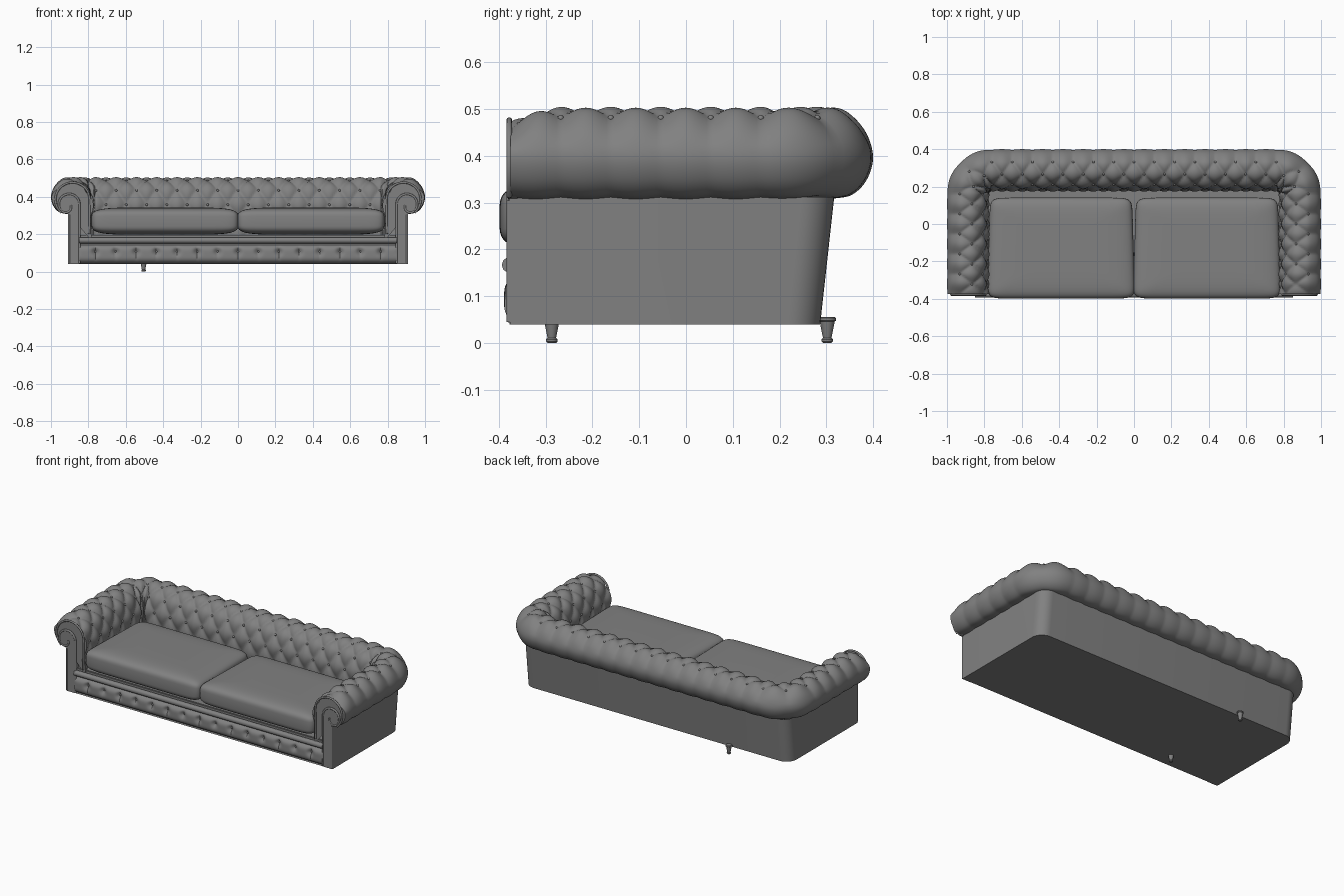
import bpy, bmesh, math
from mathutils import Vector

cube = bpy.data.objects.get("Cube")
if cube:
    bpy.data.objects.remove(cube)

leather = bpy.data.materials.new("grey_leather")
leather.use_nodes = True
GREY = (0.22, 0.22, 0.22, 1)
leather.diffuse_color = GREY
leather.node_tree.nodes["Principled BSDF"].inputs["Base Color"].default_value = GREY


def finish(name, bm, angle=40):
    bmesh.ops.recalc_face_normals(bm, faces=bm.faces)
    mesh = bpy.data.meshes.new(name)
    bm.to_mesh(mesh)
    bm.free()
    mesh.materials.append(leather)
    ob = bpy.data.objects.new(name, mesh)
    bpy.context.collection.objects.link(ob)
    bpy.ops.object.select_all(action='DESELECT')
    ob.select_set(True)
    bpy.context.view_layer.objects.active = ob
    bpy.ops.object.shade_smooth_by_angle(angle=math.radians(angle))
    return ob


def loft(bm, rows, closed=False, caps=False):
    """Skin a list of point rows with quads."""
    vs = [[bm.verts.new(p) for p in row] for row in rows]
    n = len(vs[0])
    for r0, r1 in zip(vs, vs[1:]):
        for j in range(n if closed else n - 1):
            k = (j + 1) % n
            bm.faces.new((r0[j], r0[k], r1[k], r1[j]))
    if caps:
        bm.faces.new(vs[0])
        bm.faces.new(vs[-1])


def smooth_path(pts, steps):
    """Catmull-Rom curve through 2D points."""
    pts = [Vector(p) for p in pts]
    pts = [2 * pts[0] - pts[1]] + pts + [2 * pts[-1] - pts[-2]]
    out = []
    for a, b, c, d in zip(pts, pts[1:], pts[2:], pts[3:]):
        for i in range(steps):
            t = i / steps
            out.append(0.5 * (2 * b + (c - a) * t + (2 * a - 5 * b + 4 * c - d) * t ** 2
                              + (3 * b - a - 3 * c + d) * t ** 3))
    return out + [pts[-2]]


def box(name, lo, hi, bevel=0.004):
    bm = bmesh.new()
    bmesh.ops.create_cube(bm, size=1)
    lo, hi = Vector(lo), Vector(hi)
    for v in bm.verts:
        v.co = (lo + hi) / 2 + v.co * (hi - lo)
    bmesh.ops.bevel(bm, geom=bm.edges[:], offset=bevel, segments=2, affect='EDGES')
    return finish(name, bm)


def piping(name, pts, radius):
    """Round cord along 3D points."""
    cu = bpy.data.curves.new(name, 'CURVE')
    cu.dimensions = '3D'
    cu.bevel_depth, cu.bevel_resolution, cu.use_fill_caps = radius, 3, True
    sp = cu.splines.new('POLY')
    sp.points.add(len(pts) - 1)
    for p, co in zip(sp.points, pts):
        p.co = (*co, 1)
    cu.materials.append(leather)
    bpy.context.collection.objects.link(bpy.data.objects.new(name, cu))


def add_button(bm, at, size=0.007):
    ball = bmesh.ops.create_icosphere(bm, subdivisions=2, radius=size)
    bmesh.ops.translate(bm, verts=ball["verts"], vec=at)


# Rolled, tufted arms and back: one profile swept round a U
FRONT, CX, CY = -0.375, 0.76, 0.16
ARM, TURN, BACK = 5, 2, 14
CELLS = 2 * ARM + 2 * TURN + BACK
profile = smooth_path([(.025, .17), (.012, .30), (.016, .38), (.04, .45), (.08, .492), (.13, .508),
                       (.18, .497), (.222, .455), (.24, .40), (.227, .35), (.195, .317), (.15, .308)], 7)
arc = [0.0]
for p, q in zip(profile, profile[1:]):
    arc.append(arc[-1] + (q - p).length)
LAST_ROW, ROW = 0.45, 0.085


def u_path(u):
    """Origin and outward direction at tuft number u."""
    side = 1
    if u > CELLS / 2:
        u, side = CELLS - u, -1
    if u < ARM:
        return Vector((side * CX, FRONT + (CY - FRONT) * u / ARM, 0)), Vector((side, 0, 0))
    if u < ARM + TURN:
        a = (u - ARM) / TURN * math.pi / 2
        return Vector((side * CX, CY, 0)), Vector((side * math.cos(a), math.sin(a), 0))
    x = CX * (1 - (u - ARM - TURN) / (BACK / 2))
    return Vector((side * x, CY, 0)), Vector((0, 1, 0))


def roll_point(u, j):
    p = profile[j]
    tangent = (profile[min(j + 1, len(profile) - 1)] - profile[max(j - 1, 0)]).normalized()
    inward = Vector((tangent.y, -tangent.x))
    q = max((LAST_ROW - arc[j]) / ROW, 0)
    fade = max(0.2, min(1, 1 - (arc[j] - LAST_ROW) / 0.12))
    puff = abs(math.sin(math.pi * (u + q / 2)) * math.sin(math.pi * (u - q / 2))) ** 0.6
    p = p + inward * 0.019 * fade * (1 - puff)
    origin, out = u_path(u)
    taper = max(0, min(1, (-0.26 - origin.y) / 0.115))
    z = p.y if p.y < 0.4 else 0.4 + (p.y - 0.4) * (1 - 0.3 * taper ** 2)
    return origin + out * p.x + Vector((0, 0, z))


bm = bmesh.new()
RES = 12
loft(bm, [[roll_point(i / RES, j) for j in range(len(profile))] for i in range(CELLS * RES + 1)], caps=True)
finish("rolled_arms_and_back", bm, 50)

# Buttons at the tuft crossings
bm = bmesh.new()
for row in range(4):
    j = min(range(len(arc)), key=lambda k: abs(arc[k] - (LAST_ROW - row * ROW)))
    for k in range(1, CELLS):
        add_button(bm, roll_point(k + 0.5 * (row % 2), j))
finish("tuft_buttons", bm)

# Plain outer shell with rounded back corners
def shell_ring(z, back, r=0.07):
    half = [Vector((0.91, FRONT, z))]
    for i in range(9):
        a = i / 8 * math.pi / 2
        half.append(Vector((0.91 - r + r * math.cos(a), back - r + r * math.sin(a), z)))
    return half + [Vector((-p.x, p.y, p.z)) for p in reversed(half)]


bm = bmesh.new()
rings = [shell_ring(0.04, 0.287), shell_ring(0.312, 0.317)]
loft(bm, rings)
bm.faces.new([bm.verts.new(p) for p in rings[0]])
bmesh.ops.remove_doubles(bm, verts=bm.verts, dist=0.0001)
finish("outer_shell", bm)
box("seat_platform", (-0.86, -0.365, 0.042), (0.86, 0.2, 0.195))

# Tufted front rail with a rolled lip above it
PITCH = 0.109


def rail_point(x, t):
    bulge = 0.034 * (1 - abs(t) ** 4)
    k = (x / PITCH + 0.5) % 1 - 0.5
    dip = 0.016 * math.exp(-(k / 0.16) ** 2 - ((t - 0.25) / 0.35) ** 2)
    pleat = 0.006 * math.exp(-abs(k) / 0.05) * (1 - t * t)
    return Vector((x, -0.355 - bulge + dip + pleat, 0.094 + 0.054 * t))


bm = bmesh.new()
loft(bm, [[rail_point(-0.848 + 1.696 * i / 240, j / 10 - 1) for j in range(21)] for i in range(241)], caps=True)
finish("front_rail", bm)
bm = bmesh.new()
for k in range(-7, 8):
    add_button(bm, rail_point(k * PITCH, 0.25))
finish("rail_buttons", bm)
piping("rail_lip", [(-0.85, -0.377, 0.167), (0.85, -0.377, 0.167)], 0.017)

# Seat cushions: soft superellipsoids
def power(v, e):
    return math.copysign(abs(v) ** e, v)


def cushion(name, cx):
    bm = bmesh.new()
    rows = []
    for i in range(1, 32):
        lat = math.pi * (i / 32 - 0.5)
        ring = []
        for k in range(96):
            a = 2 * math.pi * k / 96
            w = power(math.cos(lat), 0.35)
            x, y = w * power(math.cos(a), 0.14), w * power(math.sin(a), 0.14)
            wide = 0.388 - 0.008 * y
            ring.append(Vector((cx + wide * x, -0.129 + 0.27 * y, 0.27 + 0.073 * power(math.sin(lat), 0.45))))
        rows.append(ring)
    loft(bm, rows, closed=True, caps=True)
    finish(name, bm, 60)


cushion("left_cushion", 0.39)
cushion("right_cushion", -0.39)

# Scrolled arm fronts
def circle_arc(cx, cz, r, start, end, n=20):
    angles = [math.radians(start + (end - start) * i / n) for i in range(n + 1)]
    return [(cx + r * math.cos(a), cz + r * math.sin(a)) for a in angles]


inner_scroll = [(0.848, 0.045)] + circle_arc(0.903, 0.36, 0.055, 180, -40) + circle_arc(0.922, 0.345, 0.03, -40, -200, 10)
outer_scroll = [(0.795, 0.2)] + circle_arc(0.885, 0.385, 0.092, 180, -50)
for label, s in (("left", 1), ("right", -1)):
    xs = sorted((s * 0.845, s * 0.91))
    box(label + "_arm_post", (xs[0], -0.381, 0.04), (xs[1], -0.35, 0.36))
    bm = bmesh.new()
    disc = circle_arc(0.903, 0.36, 0.052, 0, 348, 29)
    loft(bm, [[(s * x, y, z) for x, z in disc] for y in (-0.36, -0.381)], closed=True, caps=True)
    finish(label + "_arm_scroll", bm)
    for part, line in (("inner_piping", inner_scroll), ("outer_piping", outer_scroll),
                       ("edge_piping", [(0.904, 0.045), (0.904, 0.305)])):
        piping(label + "_" + part, [(s * x, -0.378, z) for x, z in line], 0.006)

# Turned feet
foot = [(0.009, 0), (0.012, 0.003), (0.012, 0.008), (0.009, 0.011), (0.011, 0.02),
        (0.016, 0.046), (0.019, 0.048), (0.019, 0.053), (0.016, 0.056)]
for name, y in (("front_foot", -0.287), ("back_foot", 0.302)):
    bm = bmesh.new()
    loft(bm, [[(-0.505 + r * math.cos(a), y + r * math.sin(a), z)
               for a in (2 * math.pi * k / 20 for k in range(20))] for r, z in foot], closed=True, caps=True)
    finish(name, bm, 35)
